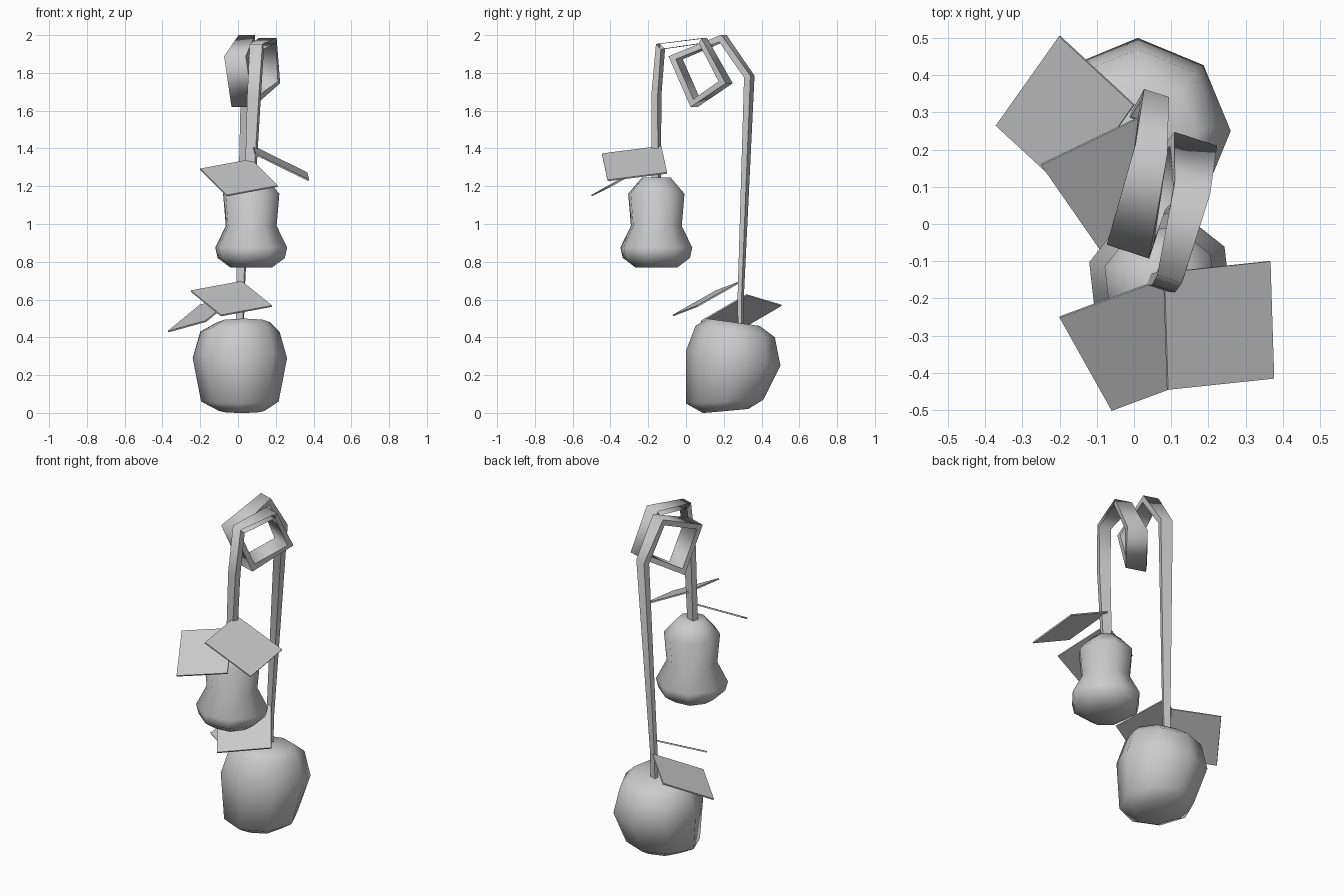
import bpy, bmesh, math
from mathutils import Vector

cube = bpy.data.objects.get("Cube")
if cube:
    bpy.data.objects.remove(cube, do_unlink=True)

GREY = (0.6, 0.6, 0.6, 1)
grey = bpy.data.materials.new("plain_grey")
grey.use_nodes = True
grey.diffuse_color = GREY
grey.node_tree.nodes["Principled BSDF"].inputs["Base Color"].default_value = GREY


def finish(name, bm):
    bmesh.ops.recalc_face_normals(bm, faces=bm.faces)
    mesh = bpy.data.meshes.new(name)
    bm.to_mesh(mesh)
    bm.free()
    mesh.materials.append(grey)
    obj = bpy.data.objects.new(name, mesh)
    bpy.context.collection.objects.link(obj)
    return obj


def fruit(name, rings, phase, sides=8):
    """Loft through rings of (x, y, z, radius, lean along y)."""
    bm = bmesh.new()
    loops = []
    for x, y, z, r, lean in rings:
        loop = []
        for i in range(sides):
            a = phase + math.tau * i / sides
            dx, dy = r * math.cos(a), r * math.sin(a)
            loop.append(bm.verts.new((x + dx, y + dy, z + lean * dy)))
        loops.append(loop)
    for lo, hi in zip(loops, loops[1:]):
        for i in range(sides):
            j = (i + 1) % sides
            bm.faces.new((lo[i], lo[j], hi[j], hi[i]))
    bm.faces.new(loops[0])
    bm.faces.new(loops[-1])
    for f in bm.faces:
        f.smooth = True
    finish(name, bm)


def leaf(name, root, side_a, side_b, thick=0.008):
    """Thin four-sided blade: root corner and its two neighbours."""
    root, a, b = Vector(root), Vector(side_a), Vector(side_b)
    up = (a - root).cross(b - root).normalized() * thick / 2
    corners = (root, a, a + b - root, b)
    bm = bmesh.new()
    top = [bm.verts.new(c + up) for c in corners]
    low = [bm.verts.new(c - up) for c in corners]
    bm.faces.new(top)
    bm.faces.new(low)
    for i in range(4):
        j = (i + 1) % 4
        bm.faces.new((top[i], top[j], low[j], low[i]))
    finish(name, bm)


def ribbon(name, path, across, open_span):
    """Flat band along (x, y, z, width, thickness) with crisp long edges."""
    across = Vector(across).normalized()
    pts = [Vector(p[:3]) for p in path]
    bm = bmesh.new()
    loops = []
    for k, (p, row) in enumerate(zip(pts, path)):
        before = (p - pts[k - 1]).normalized() if k else None
        after = (pts[k + 1] - p).normalized() if k + 1 < len(pts) else None
        before, after = before or after, after or before
        tangent = (before + after).normalized()
        out = across.cross(tangent).normalized()
        # widen the mitre at corners to keep the band even
        out *= row[4] / 2 / max(0.6, tangent.dot(after))
        w = across * row[3] / 2
        loops.append([bm.verts.new(p + v) for v in (w + out, out - w, -w - out, w - out)])
    for k, (lo, hi) in enumerate(zip(loops, loops[1:])):
        for i in range(4):
            j = (i + 1) % 4
            if k == open_span and i % 2:
                continue
            bm.faces.new((lo[i], lo[j], hi[j], hi[i])).smooth = True
            bm.edges.get((lo[i], hi[i])).smooth = False
    bm.faces.new(loops[0])
    bm.faces.new(loops[-1])
    finish(name, bm)


# Lower round fruit, leaning slightly backwards
fruit("round_fruit", [
    (0.02, 0.21, 0.01, 0.12, 0.09),
    (0.01, 0.205, 0.06, 0.205, 0.05),
    (0.01, 0.25, 0.29, 0.25, -0.16),
    (0.01, 0.26, 0.43, 0.21, -0.14),
    (0.03, 0.25, 0.48, 0.14, -0.14),
], 0)

# Upper pear-shaped fruit
pear = [(0.77, 0.115), (0.82, 0.185), (0.875, 0.198),
        (0.99, 0.14), (1.16, 0.155), (1.245, 0.08)]
fruit("pear_fruit", [(0.07, -0.157, z, r, 0) for z, r in pear], math.radians(29))

# One stem runs from fruit to fruit with a loop at the top
ribbon("looped_stem", [
    (0.01, 0.29, 0.46, 0.04, 0.02),
    (0.012, 0.29, 0.62, 0.04, 0.022),
    (0.055, 0.335, 1.78, 0.07, 0.035),
    (0.045, 0.195, 1.983, 0.09, 0.03),
    (-0.01, -0.055, 1.88, 0.12, 0.03),
    (0.025, 0.05, 1.64, 0.12, 0.03),
    (0.16, 0.21, 1.75, 0.12, 0.03),
    (0.155, 0.09, 1.97, 0.1, 0.025),
    (0.1, -0.135, 1.94, 0.07, 0.03),
    (0.085, -0.157, 1.68, 0.065, 0.035),
    (0.065, -0.157, 1.22, 0.05, 0.035),
], (0.95, -0.31, 0), 7)

# Two leaves above each fruit
leaf("pear_leaf_right", (0.07, -0.15, 1.34), (-0.2, -0.25, 1.29), (0.21, -0.4, 1.2))
leaf("pear_leaf_left", (0.08, -0.13, 1.41), (0.365, -0.1, 1.27), (0.09, -0.445, 1.37))
leaf("round_leaf_front", (0.02, 0.29, 0.695), (-0.25, 0.16, 0.645), (0.18, 0.06, 0.565))
leaf("round_leaf_back", (0, 0.32, 0.625), (-0.2, 0.505, 0.57), (-0.17, 0.08, 0.485))
